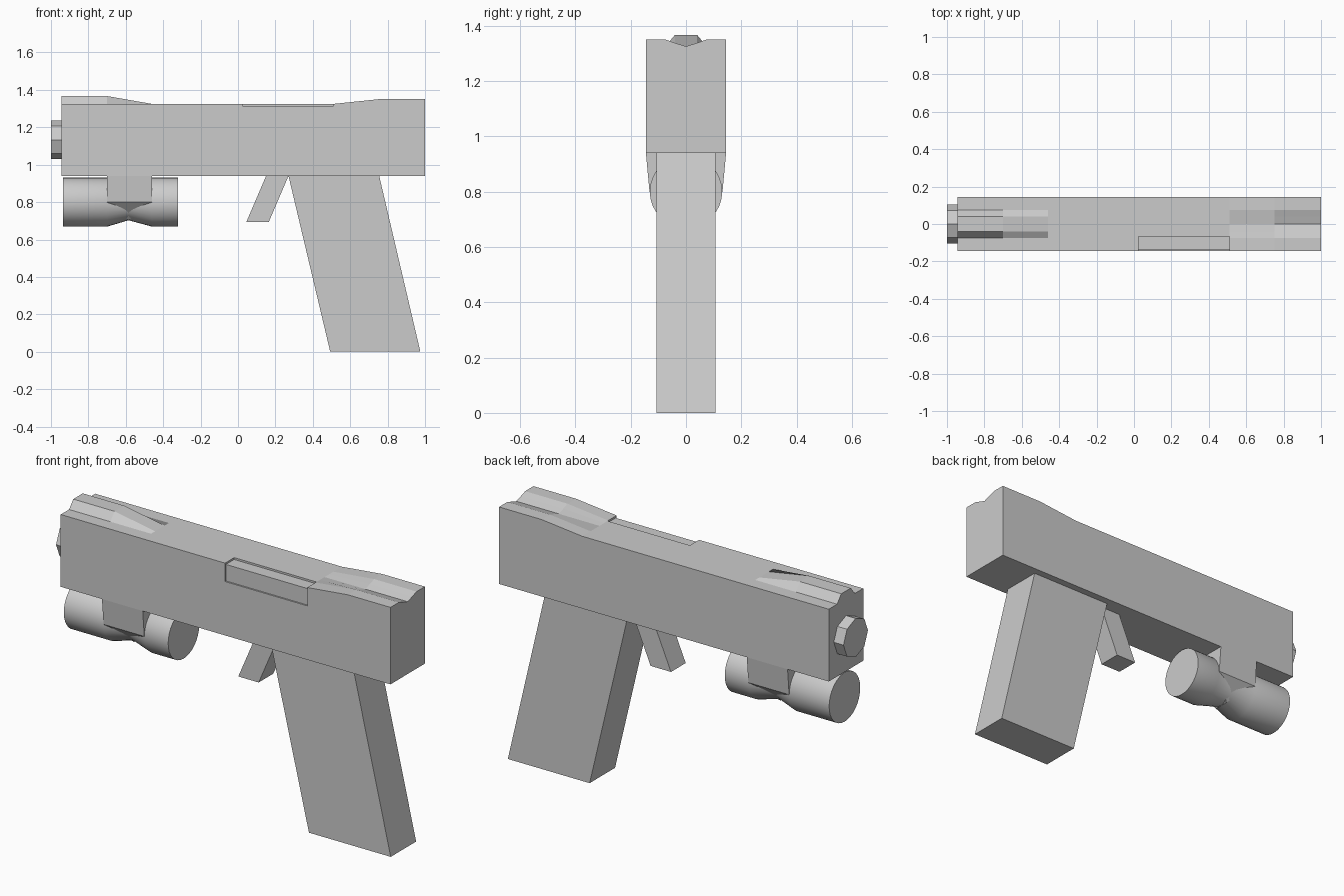
import bpy, bmesh, math

if "Cube" in bpy.data.objects:
    bpy.data.objects.remove(bpy.data.objects["Cube"])


def make_object(name, bm):
    bmesh.ops.recalc_face_normals(bm, faces=bm.faces)
    me = bpy.data.meshes.new(name)
    bm.to_mesh(me)
    bm.free()
    ob = bpy.data.objects.new(name, me)
    bpy.context.collection.objects.link(ob)
    return ob


def loft(name, rings):
    """Skin closed rings of equal length and cap both ends."""
    bm = bmesh.new()
    vs = [[bm.verts.new(p) for p in ring] for ring in rings]
    n = len(vs[0])
    for a, b in zip(vs, vs[1:]):
        for i in range(n):
            j = (i + 1) % n
            bm.faces.new((a[i], a[j], b[j], b[i]))
    bm.faces.new(vs[0])
    bm.faces.new(vs[-1])
    return make_object(name, bm)


def slab(name, profile, y0, y1):
    """Extrude an x/z profile between two y values."""
    return loft(name, [[(x, y, z) for x, z in profile] for y in (y0, y1)])


def box(name, x0, x1, y0, y1, z0, z1):
    return slab(name, [(x0, z0), (x1, z0), (x1, z1), (x0, z1)], y0, y1)


def revolve(name, stations, z, sides):
    """Round body along x from (x, radius) stations."""
    ang = [2 * math.pi * i / sides for i in range(sides)]
    return loft(name, [[(x, r * math.cos(a), z + r * math.sin(a)) for a in ang]
                       for x, r in stations])


# Slide: top heights at y = 0.145, 0.075, 0.04, 0 form front ridge and rear V notch
W = (0.145, 0.075, 0.04, 0.0)
ridge = (1.325, 1.325, 1.367, 1.367)
plain = (1.325,) * 4
notch = (1.35, 1.35, 1.338, 1.325)
rings = []
for x, tops in ((-0.943, ridge), (-0.70, ridge), (-0.46, plain),
                (0.51, plain), (0.75, notch), (1.0, notch)):
    half = list(zip(W, tops))
    ring = [(x, -0.145, 0.94), (x, 0.145, 0.94)]
    ring += [(x, y, z) for y, z in half]
    ring += [(x, -y, z) for y, z in reversed(half[:-1])]
    rings.append(ring)
slide = loft("slide", rings)

# Side port: recess cut in the slide corner, filled by a lower insert
cutter = box("port_cutter", 0.025, 0.51, -0.2, -0.068, 1.227, 1.45)
cutter.hide_render = True
cutter.hide_set(True)
mod = slide.modifiers.new("port", 'BOOLEAN')
mod.operation = 'DIFFERENCE'
mod.solver = 'EXACT'
mod.object = cutter
box("port_cover", 0.025, 0.51, -0.137, -0.068, 1.227, 1.315)

# Octagonal muzzle
revolve("muzzle", [(-1.0, 0.103), (-0.93, 0.103)], 1.133, 8)

# Slanted grip and trigger
slab("grip", [(0.27, 0.94), (0.755, 0.94), (0.975, 0.0), (0.493, 0.0)], -0.107, 0.107)
slab("trigger", [(0.15, 0.94), (0.27, 0.94), (0.165, 0.695), (0.045, 0.695)], -0.062, 0.062)

# Under-barrel lamp with a pinched waist
lamp = revolve("lamp", [(-0.935, 0.131), (-0.70, 0.131), (-0.585, 0.097),
                        (-0.46, 0.131), (-0.32, 0.131)], 0.80, 32)
bpy.context.view_layer.objects.active = lamp
lamp.select_set(True)
bpy.ops.object.shade_smooth_by_angle(angle=math.radians(35))

# Lamp bracket wrapping the waist
bm = bmesh.new()
for s in (-1, 1):
    for x in (-0.70, -0.46):
        bm.verts.new((x, s * 0.145, 0.94))
        bm.verts.new((x, s * 0.132, 0.80))
    bm.verts.new((-0.585, s * 0.04, 0.702))
bmesh.ops.convex_hull(bm, input=bm.verts)
make_object("lamp_bracket", bm)
